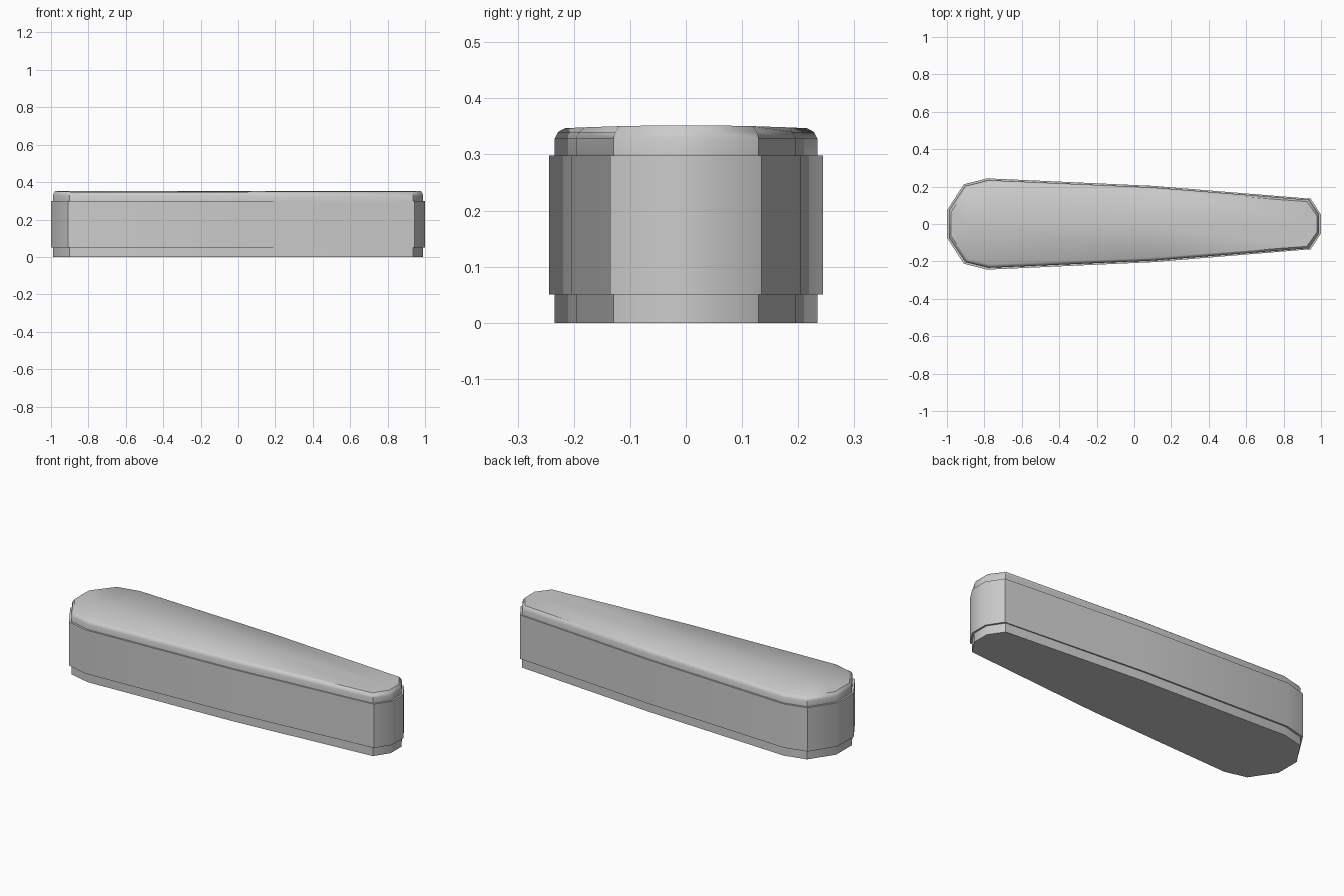
import bpy, bmesh, math

cube = bpy.data.objects.get("Cube")
if cube:
    bpy.data.objects.remove(cube, do_unlink=True)

grey = bpy.data.materials.new("light grey")
grey.use_nodes = True
colour = (0.6, 0.6, 0.6, 1)
grey.diffuse_color = colour
grey.node_tree.nodes["Principled BSDF"].inputs["Base Color"].default_value = colour

# Half outline of the tapered body, wide end to narrow end (mirrored in y)
HALF = [(-1, 0.073), (-0.91, 0.212), (-0.785, 0.244), (0.1, 0.204),
        (0.945, 0.135), (1, 0.05)]


def tapered_block(name, rings, crown=0.0):
    """Loft scaled outlines (x scale, y scale, z); crown lowers the top edge."""
    bm = bmesh.new()
    n = len(HALF)
    loops = []
    for i, (sx, sy, z) in enumerate(rings):
        drop = crown if i == len(rings) - 1 else 0
        pts = [(x * sx, y * sy) for x, y in HALF]
        pts += [(x, -y) for x, y in reversed(pts)]
        loops.append([bm.verts.new((x, y, z - drop * (y / 0.21) ** 2))
                      for x, y in pts])
    # Side walls
    for lo, hi in zip(loops, loops[1:]):
        for j in range(2 * n):
            k = (j + 1) % (2 * n)
            bm.faces.new((lo[j], lo[k], hi[k], hi[j]))
    bm.faces.new(loops[0])
    # Top cap, split along a centre spine so that it can be crowned
    top = loops[-1]
    spine = [bm.verts.new((v.co.x, 0, rings[-1][2])) for v in top[:n]]
    for j in range(n - 1):
        bm.faces.new((top[j], top[j + 1], spine[j + 1], spine[j]))
        bm.faces.new((spine[j], spine[j + 1], top[-2 - j], top[-1 - j]))
    # Close the spine ends into the end walls
    for j in (0, n - 1):
        bmesh.ops.pointmerge  # end vertices are joined below
        edge = bm.edges.get((top[j], top[-1 - j]))
        wall = [f for f in edge.link_faces][0]
        corners = [v for v in wall.verts]
        bm.edges.remove(edge)
        a = corners.index(top[j])
        b = corners.index(top[-1 - j])
        at = b if (a + 1) % len(corners) == b else a
        corners.insert(at, spine[j])
        bm.faces.new(corners)
    bmesh.ops.recalc_face_normals(bm, faces=bm.faces)
    mesh = bpy.data.meshes.new(name)
    bm.to_mesh(mesh)
    bm.free()
    mesh.materials.append(grey)
    mesh.shade_smooth()
    mesh.set_sharp_from_angle(angle=math.radians(38))
    obj = bpy.data.objects.new(name, mesh)
    bpy.context.collection.objects.link(obj)
    return obj


# Recessed plinth, main body and rounded lid
tapered_block("base", [(0.99, 0.96, 0), (0.99, 0.96, 0.06)])
tapered_block("body", [(1, 1, 0.05), (1, 1, 0.298)])
tapered_block("lid", [(0.99, 0.96, 0.29), (0.99, 0.96, 0.328),
                      (0.986, 0.935, 0.34), (0.978, 0.885, 0.352)], crown=0.005)
